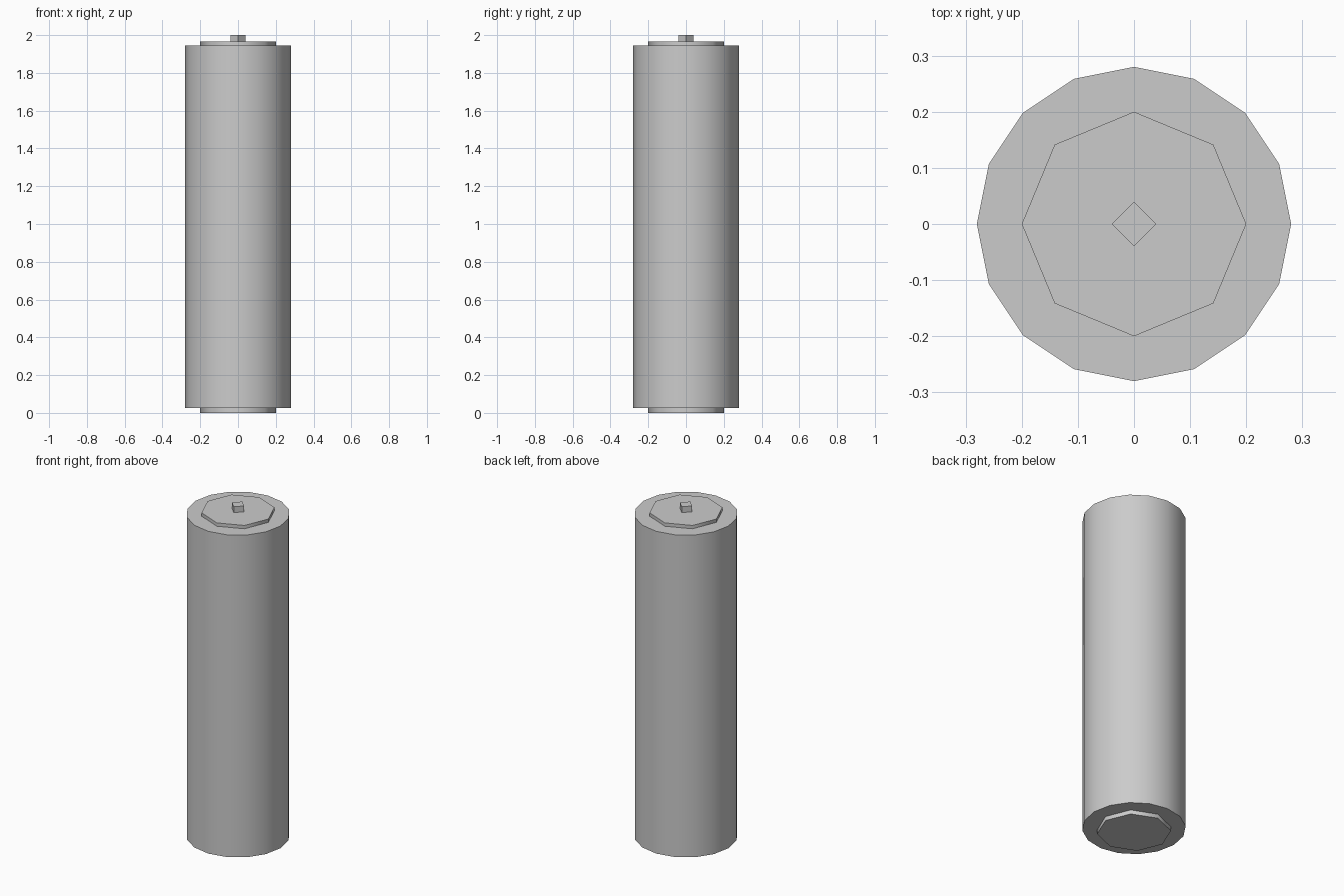
import bpy
import math

if "Cube" in bpy.data.objects:
    bpy.data.objects.remove(bpy.data.objects["Cube"])


def cylinder(name, sides, radius, z0, z1, angle=None):
    bpy.ops.mesh.primitive_cylinder_add(
        vertices=sides, radius=radius, depth=z1 - z0,
        location=(0, 0, (z0 + z1) / 2))
    obj = bpy.context.object
    obj.name = name
    if angle:
        bpy.ops.object.shade_smooth_by_angle(angle=math.radians(angle))
    return obj


# Main cell body
cylinder("body", 16, 0.28, 0.025, 1.945, 40)

# Raised contact plates at both ends
cylinder("bottom_plate", 8, 0.20, 0.0, 0.025, 60)
cylinder("top_plate", 8, 0.20, 1.945, 1.965, 60)

# Small square terminal pin
cylinder("terminal_pin", 4, 0.04, 1.965, 2.0)
